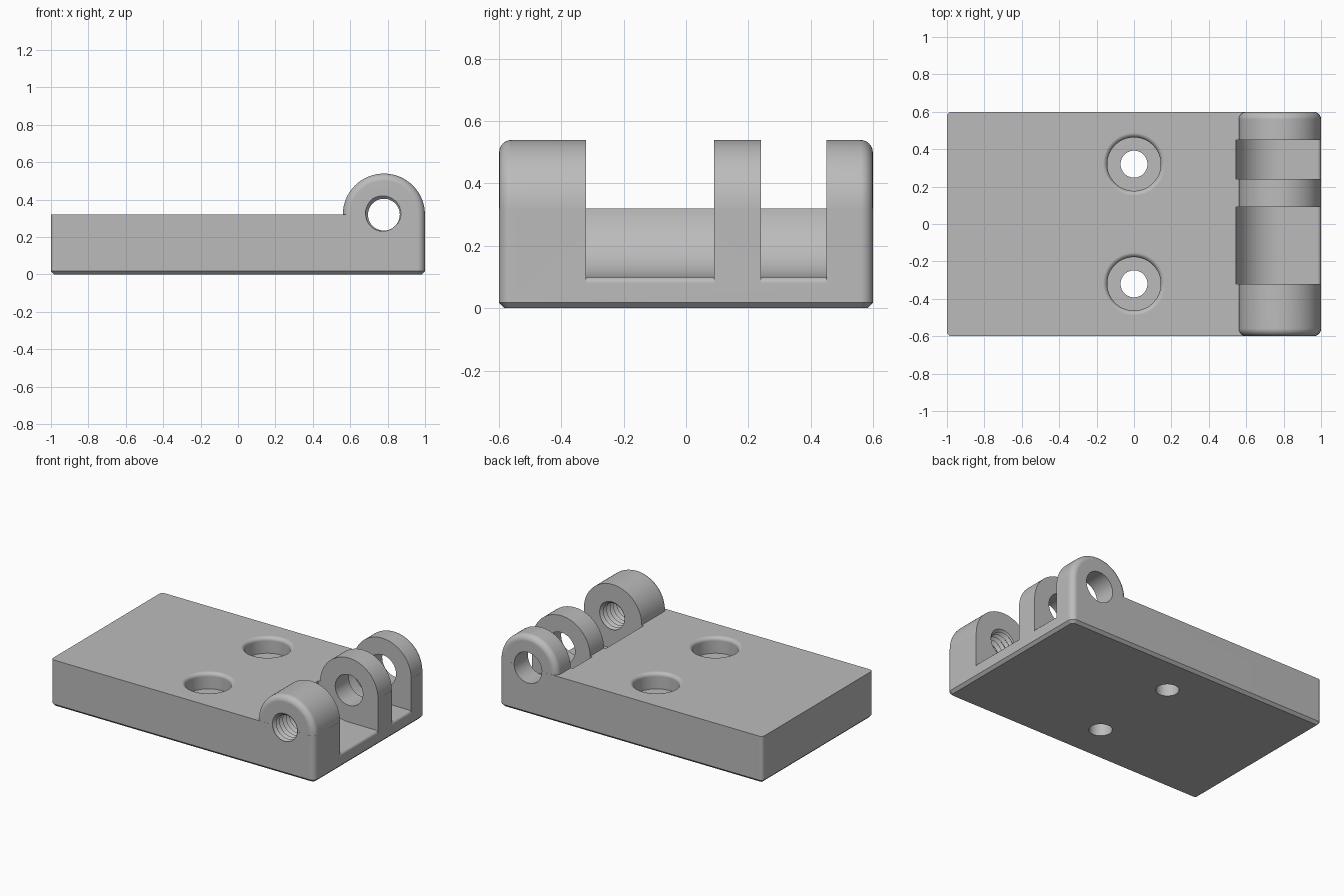
import bpy, bmesh
from math import pi, sin, cos, radians
from mathutils import Vector, Matrix

if "Cube" in bpy.data.objects:
    bpy.data.objects.remove(bpy.data.objects["Cube"])

AXIS_X, AXIS_Z, BARREL_R = 0.78, 0.32, 0.22
PLATE_TOP, HALF_Y = 0.32, 0.6

steel = bpy.data.materials.new("satin grey")
steel.use_nodes = True
grey = (0.5, 0.5, 0.5, 1)
steel.diffuse_color = grey
steel.node_tree.nodes["Principled BSDF"].inputs["Base Color"].default_value = grey


def make(name, bm):
    bmesh.ops.recalc_face_normals(bm, faces=bm.faces)
    mesh = bpy.data.meshes.new(name)
    bm.to_mesh(mesh)
    bm.free()
    mesh.materials.append(steel)
    obj = bpy.data.objects.new(name, mesh)
    bpy.context.collection.objects.link(obj)
    return obj


def arc(cx, cz, r, start, end, steps):
    angles = [radians(start + (end - start) * i / steps) for i in range(steps + 1)]
    return [(cx + r * cos(a), cz + r * sin(a)) for a in angles]


def extrude(profile, y0, y1):
    """Extrude an xz outline along y."""
    bm = bmesh.new()
    face = bm.faces.new([bm.verts.new((x, y0, z)) for x, z in profile])
    out = bmesh.ops.extrude_face_region(bm, geom=[face])["geom"]
    verts = [v for v in out if isinstance(v, bmesh.types.BMVert)]
    bmesh.ops.translate(bm, verts=verts, vec=(0, y1 - y0, 0))
    return bm


def lathe(profile, steps=64):
    """Spin an rz outline, from axis to axis, around z."""
    bm = bmesh.new()
    verts = [bm.verts.new((r, 0, z)) for r, z in profile]
    edges = [bm.edges.new(pair) for pair in zip(verts, verts[1:])]
    bmesh.ops.spin(bm, geom=verts + edges, axis=(0, 0, 1), cent=(0, 0, 0),
                   angle=2 * pi, steps=steps)
    bmesh.ops.remove_doubles(bm, verts=bm.verts, dist=1e-5)
    return bm


def combine(target, tool, operation):
    tool.hide_render = True
    mod = target.modifiers.new(tool.name, 'BOOLEAN')
    mod.operation, mod.solver, mod.object = operation, 'EXACT', tool
    bpy.context.view_layer.objects.active = target
    bpy.ops.object.modifier_apply(modifier=mod.name)
    bpy.data.objects.remove(tool)


# Base plate: rounded upright corners, chamfered underside
bm = bmesh.new()
bmesh.ops.create_cube(bm, size=1)
bmesh.ops.scale(bm, vec=(2, 2 * HALF_Y, PLATE_TOP), verts=bm.verts)
bmesh.ops.translate(bm, vec=(0, 0, PLATE_TOP / 2), verts=bm.verts)
for side, radius in ((-1, 0.025), (1, 0.04)):
    edges = [e for e in bm.edges if all(v.co.x * side > 0.99 for v in e.verts)
             and abs(e.verts[0].co.z - e.verts[1].co.z) > 0.1]
    bmesh.ops.bevel(bm, geom=edges, offset=radius, segments=6, profile=0.5,
                    affect='EDGES')
bottom = [e for e in bm.edges if all(v.co.z < 0.001 for v in e.verts)]
bmesh.ops.bevel(bm, geom=bottom, offset=0.018, segments=1, affect='EDGES')
hinge = make("hinge_leaf", bm)

# Knuckle barrel: arched bar with rounded end rims, a hair inside the plate sides
hair = 0.0005
r = BARREL_R - hair
outline = [(AXIS_X - r, 0.06), (AXIS_X + r, 0.06)] + arc(AXIS_X, AXIS_Z, r, 0, 180, 48)
bm = extrude(outline, hair - HALF_Y, HALF_Y - hair)
rims = [e for e in bm.edges if abs(e.verts[0].co.y - e.verts[1].co.y) < 0.01
        and max(v.co.z for v in e.verts) > 0.1]
bmesh.ops.bevel(bm, geom=rims, offset=0.04, segments=6, profile=0.5, affect='EDGES')
combine(hinge, make("knuckle_barrel", bm), 'UNION')

# Slots between knuckles: concave back, flat floor, rounded lip
slot = arc(0.775, 0.33, 0.23, 180, 270, 20) + arc(0.98, 0.08, 0.02, 90, 0, 5)
slot += [(1.1, 0.08), (1.1, 0.7), (0.545, 0.7)]
for y0, y1 in ((-0.32, 0.09), (0.24, 0.45)):
    combine(hinge, make("slot_cutter", extrude(slot, y0, y1)), 'DIFFERENCE')

# Counterbored screw holes with rounded mouths
screw = [(0, -0.1), (0.072, -0.1), (0.072, 0.21), (0.143, 0.21)]
screw += arc(0.168, 0.295, 0.025, 180, 90, 6) + [(0.168, 0.5), (0, 0.5)]
for side in (-1, 1):
    bm = lathe(screw)
    bmesh.ops.translate(bm, vec=(0, 0.32 * side, 0), verts=bm.verts)
    combine(hinge, make("screw_hole_cutter", bm), 'DIFFERENCE')

# Plain pin bore through the middle and rear knuckles
bore = arc(AXIS_X, AXIS_Z, 0.105, 0, 360, 64)[:-1]
combine(hinge, make("pin_bore_cutter", extrude(bore, -0.15, 0.7)), 'DIFFERENCE')

# Threaded bore in the front knuckle: alternating crest and root helix rows
pitch, around, rows = 0.036, 48, 28
bm = bmesh.new()
helix = []
for j in range(rows):
    radius = 0.085 if j % 2 else 0.104
    row = []
    for a in range(around):
        t = 2 * pi * a / around
        row.append(bm.verts.new((AXIS_X + radius * cos(t),
                                 -0.72 + pitch * (j / 2 + a / around),
                                 AXIS_Z + radius * sin(t))))
    helix.append(row)
for j in range(rows - 1):
    for a in range(around - 1):
        bm.faces.new((helix[j][a], helix[j][a + 1], helix[j + 1][a + 1], helix[j + 1][a]))
    if j + 3 < rows:
        bm.faces.new((helix[j][-1], helix[j + 2][0], helix[j + 3][0], helix[j + 1][-1]))
first = helix[0] + [helix[2][0], helix[1][0]]
last = helix[-1] + [helix[-2][-1], helix[-3][-1]]
for loop, y in ((first, -0.78), (last, -0.14)):
    hub = bm.verts.new((AXIS_X, y, AXIS_Z))
    for v, w in zip(loop, loop[1:] + loop[:1]):
        bm.faces.new((hub, v, w))
bmesh.ops.triangulate(bm, faces=bm.faces)
combine(hinge, make("thread_cutter", bm), 'DIFFERENCE')

# Smooth rounded surfaces, crisp edges elsewhere
for obj in bpy.context.selected_objects:
    obj.select_set(False)
hinge.select_set(True)
bpy.context.view_layer.objects.active = hinge
bpy.ops.object.shade_smooth_by_angle(angle=radians(30))
weighted = hinge.modifiers.new("even_shading", 'WEIGHTED_NORMAL')
weighted.keep_sharp = True
